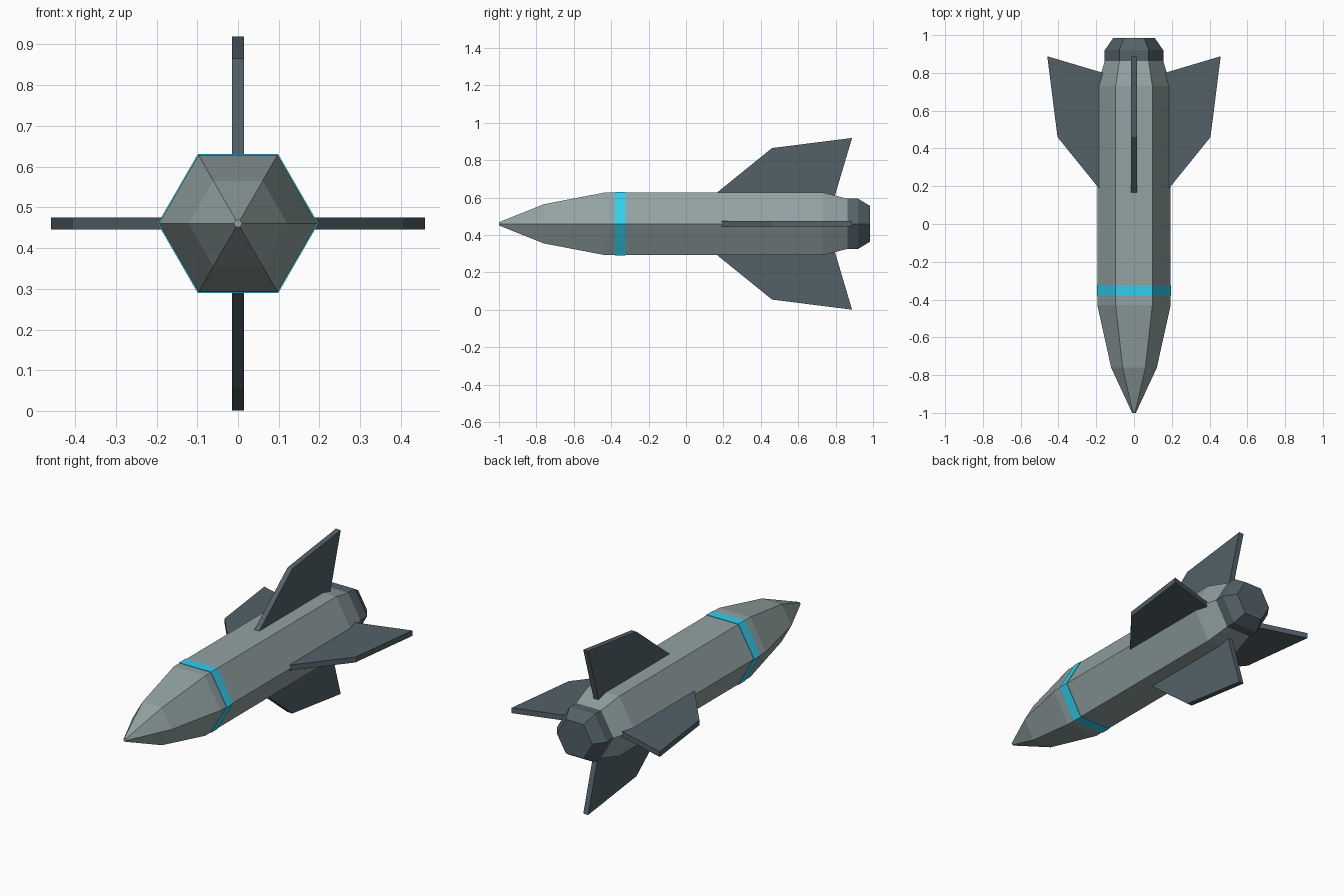
import bpy, bmesh
from math import cos, sin, pi
from mathutils import Matrix, Vector

if "Cube" in bpy.data.objects:
    bpy.data.objects.remove(bpy.data.objects["Cube"])

CZ = 0.46  # height of the missile axis


def material(name, rgb):
    m = bpy.data.materials.new(name)
    m.diffuse_color = (*rgb, 1)
    m.use_nodes = True
    m.node_tree.nodes["Principled BSDF"].inputs["Base Color"].default_value = m.diffuse_color
    return m


hull_mat = material("hull_grey", (0.29, 0.36, 0.36))
dark_mat = material("dark_grey", (0.085, 0.12, 0.14))
cyan_mat = material("cyan", (0.03, 0.62, 0.85))


def finish(name, bm, mat):
    bmesh.ops.recalc_face_normals(bm, faces=bm.faces)
    me = bpy.data.meshes.new(name)
    bm.to_mesh(me)
    bm.free()
    me.materials.append(mat)
    ob = bpy.data.objects.new(name, me)
    bpy.context.collection.objects.link(ob)
    return ob


def hex_loft(name, profile, mat):
    """Six-sided body along y from (y, radius) pairs, capped at both ends."""
    bm = bmesh.new()
    rings = [[bm.verts.new((r * cos(i * pi / 3), y, CZ + r * sin(i * pi / 3)))
              for i in range(6)] for y, r in profile]
    for a, b in zip(rings, rings[1:]):
        for i in range(6):
            j = (i + 1) % 6
            bm.faces.new((a[i], a[j], b[j], b[i]))
    bm.faces.new(rings[0])
    bm.faces.new(rings[-1])
    return finish(name, bm, mat)


# Hull, stripe and nozzle
hex_loft("hull", [(-1, 0.01), (-0.76, 0.121), (-0.43, 0.194),
                  (0.73, 0.194), (0.87, 0.153)], hull_mat)
hex_loft("stripe", [(-0.38, 0.197), (-0.323, 0.197)], cyan_mat)
hex_loft("nozzle", [(0.862, 0.155), (0.92, 0.155), (0.985, 0.11)], dark_mat)

# Four swept fins: (y, distance from axis), rooted inside the hull
fin = [(0.12, 0.13), (0.46, 0.405), (0.888, 0.459), (0.79, 0.13)]
for k, name in enumerate(("right_fin", "top_fin", "left_fin", "bottom_fin")):
    bm = bmesh.new()
    face = bm.faces.new([bm.verts.new((d, y, -0.015)) for y, d in fin])
    ext = bmesh.ops.extrude_face_region(bm, geom=[face])
    bmesh.ops.translate(bm, vec=(0, 0, 0.03),
                        verts=[g for g in ext["geom"] if isinstance(g, bmesh.types.BMVert)])
    turn = Matrix.Translation(Vector((0, 0, CZ))) @ Matrix.Rotation(-k * pi / 2, 4, 'Y')
    bmesh.ops.transform(bm, matrix=turn, verts=bm.verts)
    finish(name, bm, dark_mat)
